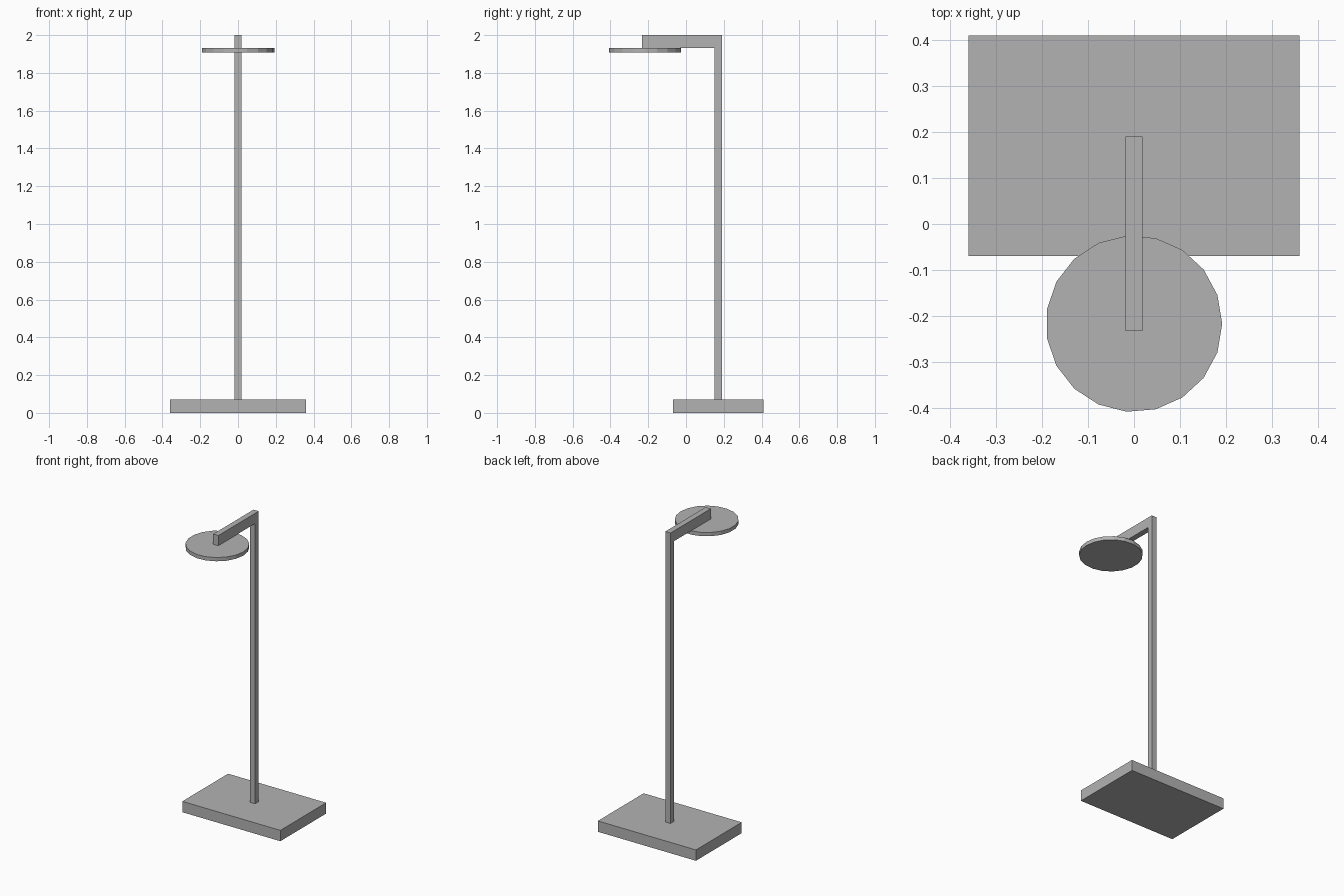
import bpy
import bmesh
from math import cos, sin, tau

cube = bpy.data.objects.get("Cube")
if cube:
    bpy.data.objects.remove(cube, do_unlink=True)

GREY = (0.45, 0.45, 0.45, 1)
grey = bpy.data.materials.new("plain grey")
grey.use_nodes = True
grey.diffuse_color = GREY
grey.node_tree.nodes["Principled BSDF"].inputs["Base Color"].default_value = GREY


def prism(name, outline, offset):
    """Extrude a closed outline along an offset into a solid part."""
    bm = bmesh.new()
    face = bm.faces.new([bm.verts.new(p) for p in outline])
    result = bmesh.ops.extrude_face_region(bm, geom=[face], use_keep_orig=True)
    moved = [v for v in result["geom"] if isinstance(v, bmesh.types.BMVert)]
    bmesh.ops.translate(bm, verts=moved, vec=offset)
    bmesh.ops.recalc_face_normals(bm, faces=bm.faces)
    mesh = bpy.data.meshes.new(name)
    bm.to_mesh(mesh)
    bm.free()
    mesh.materials.append(grey)
    obj = bpy.data.objects.new(name, mesh)
    bpy.context.collection.objects.link(obj)
    return obj


# Heavy rectangular foot
base_top = 0.072
prism("base", [(-0.36, -0.07, 0), (0.36, -0.07, 0), (0.36, 0.41, 0), (-0.36, 0.41, 0)],
      (0, 0, base_top))

# Square post bending forward into the arm, one L-shaped profile
half, back, front, arm_bottom = 0.019, 0.19, -0.233, 1.932
post_front = back - 2 * half
profile = [(back, base_top), (back, 2), (front, 2), (front, arm_bottom),
           (post_front, arm_bottom), (post_front, base_top)]
prism("post_and_arm", [(-half, y, z) for y, z in profile], (2 * half, 0, 0))

# Flat faceted lamp disc hung under the arm
sides, radius, centre_y, disc_bottom = 19, 0.192, -0.217, 1.907
ring = [(radius * cos(tau * i / sides), centre_y + radius * sin(tau * i / sides), disc_bottom)
        for i in range(sides)]
prism("lamp_disc", ring, (0, 0, arm_bottom - disc_bottom))
